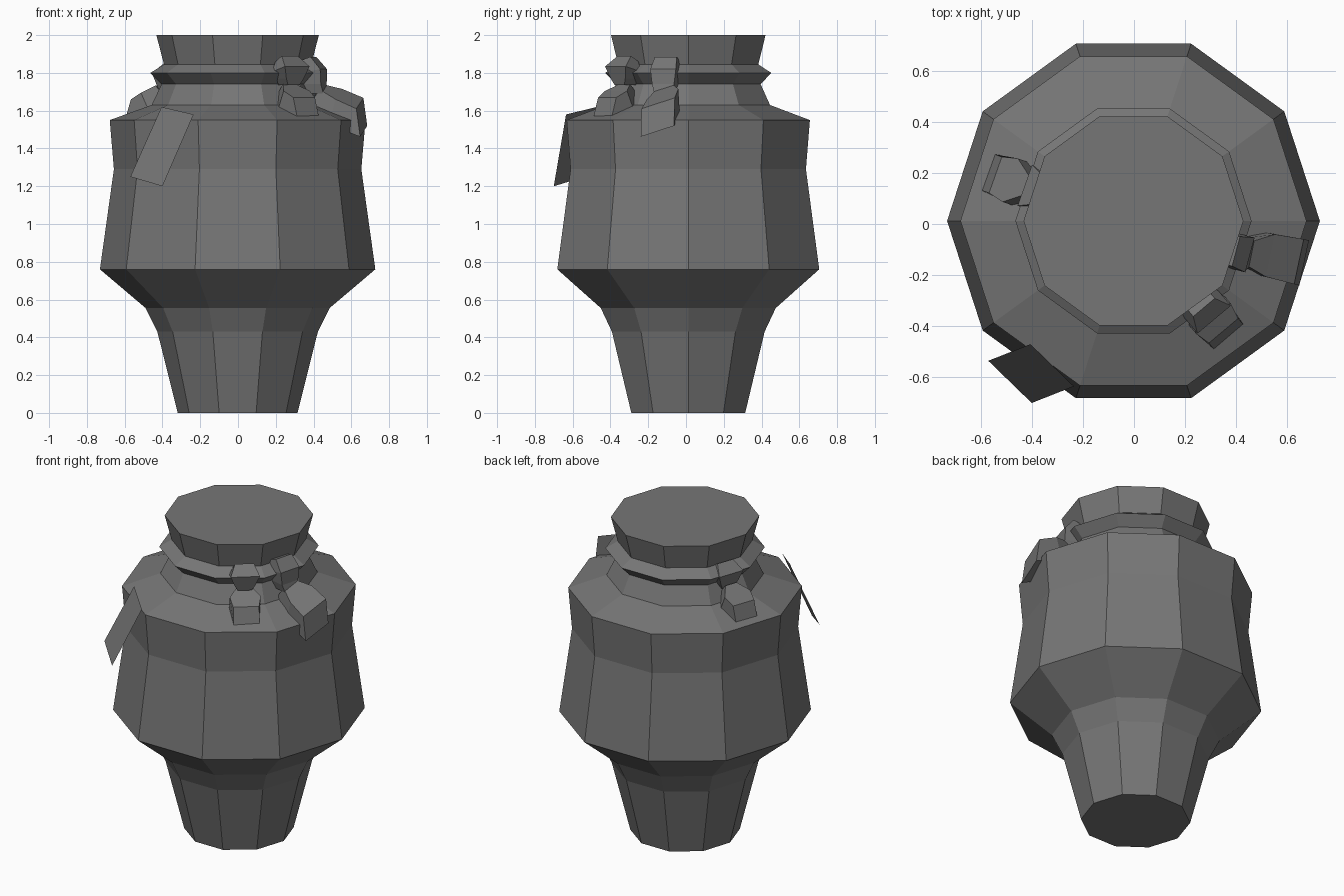
import bpy, bmesh
from math import cos, sin, radians, tau
from mathutils import Vector

if "Cube" in bpy.data.objects:
    bpy.data.objects.remove(bpy.data.objects["Cube"])

# Dark grey used on every part
grey = bpy.data.materials.new("dark_grey")
grey.diffuse_color = (.18, .18, .18, 1)
grey.use_nodes = True
grey.node_tree.nodes["Principled BSDF"].inputs["Base Color"].default_value = grey.diffuse_color


def make(name, bm):
    bmesh.ops.recalc_face_normals(bm, faces=bm.faces[:])
    me = bpy.data.meshes.new(name)
    bm.to_mesh(me)
    bm.free()
    me.materials.append(grey)
    ob = bpy.data.objects.new(name, me)
    bpy.context.collection.objects.link(ob)
    return ob


def skin(name, rings):
    """Join equal-length rings of points into a capped tube."""
    bm = bmesh.new()
    rs = [[bm.verts.new(p) for p in ring] for ring in rings]
    n = len(rs[0])
    for a, b in zip(rs, rs[1:]):
        for i in range(n):
            j = (i + 1) % n
            bm.faces.new((a[i], a[j], b[j], b[i]))
    bm.faces.new(rs[0])
    bm.faces.new(rs[-1])
    return make(name, bm)


def knot(name, angle, sections, roll=0):
    """Rectangular strip; section = radius, height, half width, half depth, pitch, sideways shift."""
    out = Vector((cos(radians(angle)), sin(radians(angle)), 0))
    side = Vector((-out.y, out.x, 0))
    up = Vector((0, 0, 1))
    rings = []
    for r, z, w, d, pitch, shift in sections:
        c = out * r + up * z + side * shift
        t = out * cos(radians(pitch)) + up * sin(radians(pitch))
        s = side + up * roll
        rings.append([c + s * w * a + t * d * b
                      for a, b in ((-1, -1), (1, -1), (1, 1), (-1, 1))])
    return skin(name, rings)


# Ten-sided jar body with neck bead and flared lid
profile = [(.317, 0), (.425, .43), (.487, .555), (.729, .76), (.655, 1.29),
           (.677, 1.55), (.455, 1.63), (.403, 1.74), (.462, 1.80),
           (.39, 1.845), (.43, 2.0)]
skin("jar_body", [[(r * cos(tau * i / 10) - .002, r * sin(tau * i / 10) + .012, z)
                   for i in range(10)] for r, z in profile])

# Large knot on the right, with a long drooping end
knot("right_knot_top", -15, [
    (.385, 1.875, .06, .03, 20, 0), (.415, 1.81, .07, .055, 10, 0),
    (.42, 1.74, .06, .05, 0, 0), (.43, 1.69, .045, .05, 0, 0)])
knot("right_knot_end", -12, [
    (.43, 1.69, .045, .045, 50, -.02), (.53, 1.62, .085, .07, 75, -.01),
    (.672, 1.565, .09, .075, 98, -.01)], roll=.32)

# Small knots at front right and back left
small = [(.40, 1.875, .055, .03, 30, 0), (.435, 1.82, .085, .055, 15, 0),
         (.43, 1.77, .06, .04, 0, 0), (.42, 1.735, .04, .04, 0, 0)]
end = [(.41, 1.715, .04, .03, 50, 0), (.47, 1.65, .09, .055, 65, 0),
       (.57, 1.615, .075, .052, 107, 0)]
for name, angle, dr, dz in (("front_knot", -50, -.01, .005), ("back_knot", 160.5, .02, -.005)):
    # the back knot sits tucked under the lid
    k = 0 if dr < 0 else -.035
    knot(name + "_top", angle, [(r + k, z + k, w, d, p, s) for r, z, w, d, p, s in small])
    knot(name + "_end", angle, [(r + dr, z + dz, w, d, p, s) for r, z, w, d, p, s in end])

# Flat paper tag hanging at front left
bm = bmesh.new()
bm.faces.new([bm.verts.new(p) for p in (
    (-.57, -.535, 1.25), (-.40, -.70, 1.20), (-.235, -.635, 1.58), (-.405, -.47, 1.62))])
make("paper_tag", bm)
